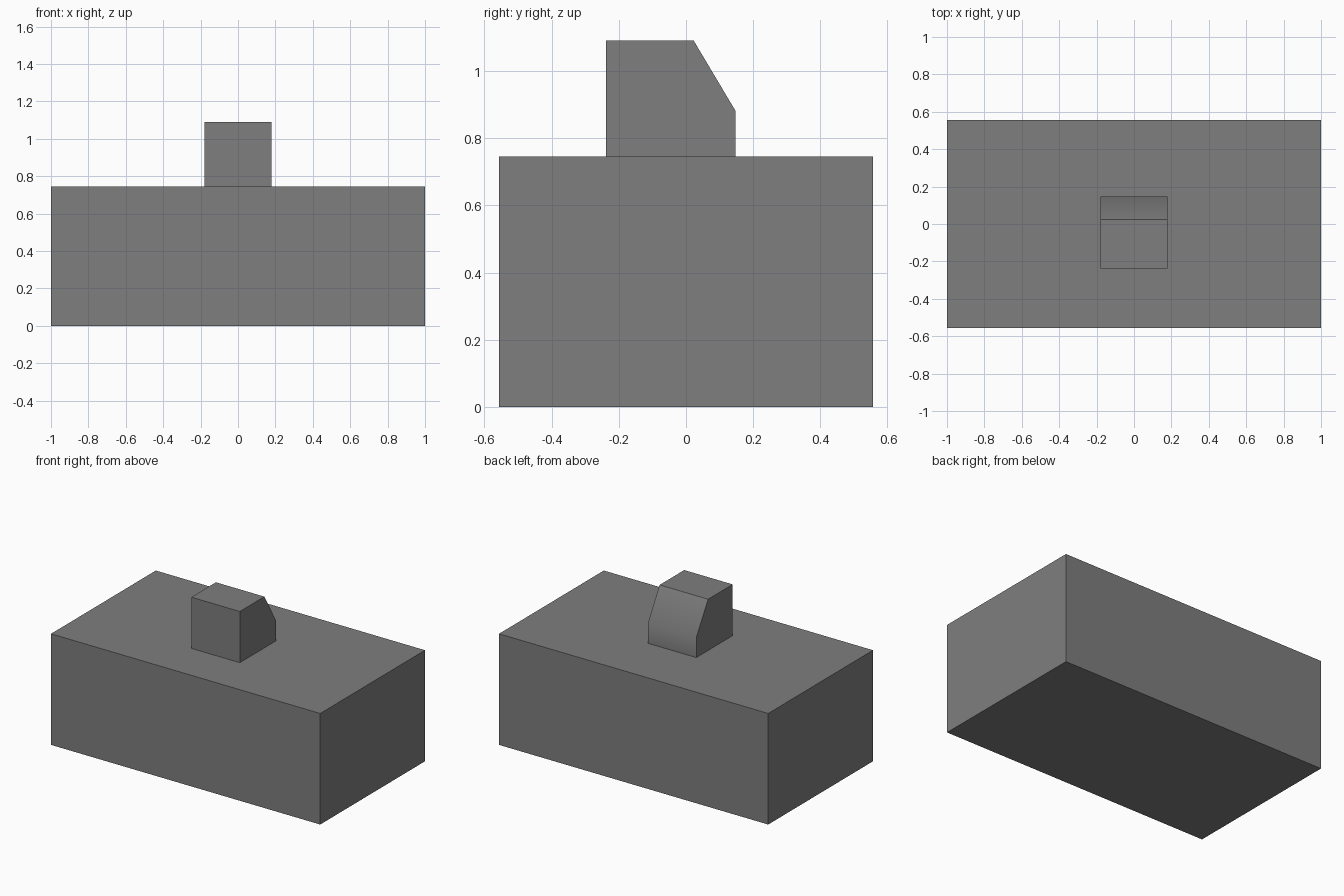
import bpy
import bmesh

if "Cube" in bpy.data.objects:
    bpy.data.objects.remove(bpy.data.objects["Cube"])

# Dark grey for both parts
dark_grey = bpy.data.materials.new("dark_grey")
dark_grey.diffuse_color = (0.21, 0.21, 0.21, 1)
dark_grey.use_nodes = True
dark_grey.node_tree.nodes["Principled BSDF"].inputs["Base Color"].default_value = dark_grey.diffuse_color


def extrude_profile(name, profile, half_width):
    """Extrude a (y, z) side profile symmetrically along x."""
    bm = bmesh.new()
    face = bm.faces.new([bm.verts.new((-half_width, y, z)) for y, z in profile])
    result = bmesh.ops.extrude_face_region(bm, geom=[face])
    verts = [g for g in result["geom"] if isinstance(g, bmesh.types.BMVert)]
    bmesh.ops.translate(bm, verts=verts, vec=(2 * half_width, 0, 0))
    bmesh.ops.recalc_face_normals(bm, faces=bm.faces)
    mesh = bpy.data.meshes.new(name)
    bm.to_mesh(mesh)
    bm.free()
    mesh.materials.append(dark_grey)
    obj = bpy.data.objects.new(name, mesh)
    bpy.context.collection.objects.link(obj)
    return obj


# Main block
base_block = extrude_profile(
    "base_block",
    [(-0.556, 0), (0.556, 0), (0.556, 0.746), (-0.556, 0.746)], 1.0)

# Small block on top, with a sloped back softened into the back wall
top_block = extrude_profile(
    "top_block",
    [(-0.238, 0.746), (0.148, 0.746), (0.148, 0.88),
     (0.023, 1.09), (-0.238, 1.09)], 0.18)
top_block.select_set(True)
bpy.context.view_layer.objects.active = top_block
bpy.ops.object.shade_smooth_by_angle(angle=0.7)
